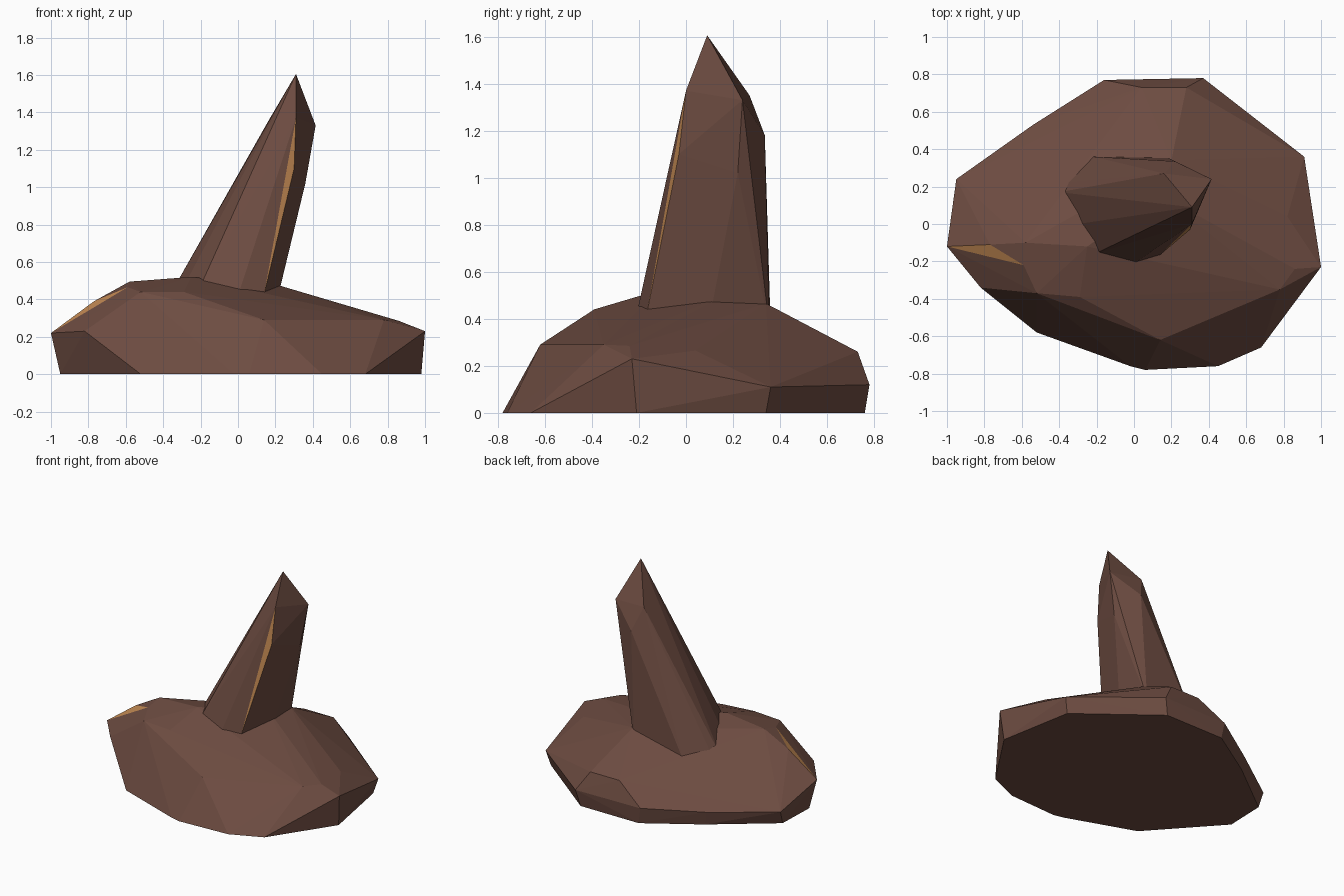
import bpy, bmesh
from mathutils import Vector

cube = bpy.data.objects.get("Cube")
if cube:
    bpy.data.objects.remove(cube)


def make_material(name, rgb):
    mat = bpy.data.materials.new(name)
    mat.use_nodes = True
    mat.diffuse_color = (*rgb, 1)
    mat.node_tree.nodes["Principled BSDF"].inputs["Base Color"].default_value = (*rgb, 1)
    return mat


brown = make_material("dark brown", (.153, .072, .053))
amber = make_material("amber vein", (.54, .25, .085))


def rock(name, points, veins):
    """Faceted convex rock; facets spanned by vein corners turn amber."""
    bm = bmesh.new()
    for p in points + [p for vein in veins for p in vein]:
        bm.verts.new(p)
    bmesh.ops.remove_doubles(bm, verts=bm.verts, dist=.001)
    hull = bmesh.ops.convex_hull(bm, input=bm.verts)
    loose = {g for g in hull["geom_interior"] + hull["geom_unused"]
             if isinstance(g, bmesh.types.BMVert)}
    bmesh.ops.delete(bm, geom=list(loose), context='VERTS')
    for face in bm.faces:
        for vein in veins:
            if all(any((v.co - Vector(p)).length < .005 for p in vein) for v in face.verts):
                face.material_index = 1
    bmesh.ops.recalc_face_normals(bm, faces=bm.faces)
    mesh = bpy.data.meshes.new(name)
    bm.to_mesh(mesh)
    bm.free()
    mesh.materials.append(brown)
    mesh.materials.append(amber)
    obj = bpy.data.objects.new(name, mesh)
    bpy.context.collection.objects.link(obj)
    return obj


# Broad base boulder: footprint, rim, shoulders and crown
footprint = [(x, y, 0) for x, y in [
    (-.52, -.58), (-.02, -.76), (.06, -.78), (.45, -.76), (.68, -.66),
    (.98, -.21), (.88, .34), (.34, .76), (-.14, .76), (-.52, .52), (-.94, .2), (-.95, -.1)]]
rim = [(-.82, -.34, .23), (-.95, .24, .1), (-.54, .53, .1), (-.16, .77, .12),
       (.37, .78, .12), (.91, .36, .11), (.04, .73, .26), (.28, .73, .26)]
shoulders = [(.14, -.62, .29), (-.29, -.39, .44), (-.52, -.37, .44), (.78, -.35, .29)]
crown = [(-.58, -.1, .495), (-.25, -.12, .52), (.15, .15, .495), (.2, .34, .465)]
rock("base_boulder", footprint + rim + shoulders + crown,
     [[(.82, .04, .265), (.86, -.24, .285), (1, -.23, .23)],
      [(-1, -.12, .22), (-.77, -.11, .39), (-.59, -.22, .465)]])

# Leaning spike: buried foot, shaft corners and tip
foot = [(-.4, .17, .36), (-.37, .22, .36), (-.22, .36, .36), (.18, .355, .36),
        (.21, .1, .4), (0, -.21, .42), (-.21, -.16, .45), (-.3, 0, .45)]
shaft = [(.16, .27, 1.35), (.22, .335, 1.18)]
rock("leaning_spike", foot + shaft + [(.31, .09, 1.605)],
     [[(.31, 0, 1.37), (.3, -.03, 1.1), (.14, -.165, .43)],
      [(.415, .24, 1.33), (.36, .22, 1.02), (.2, .315, .44)]])
